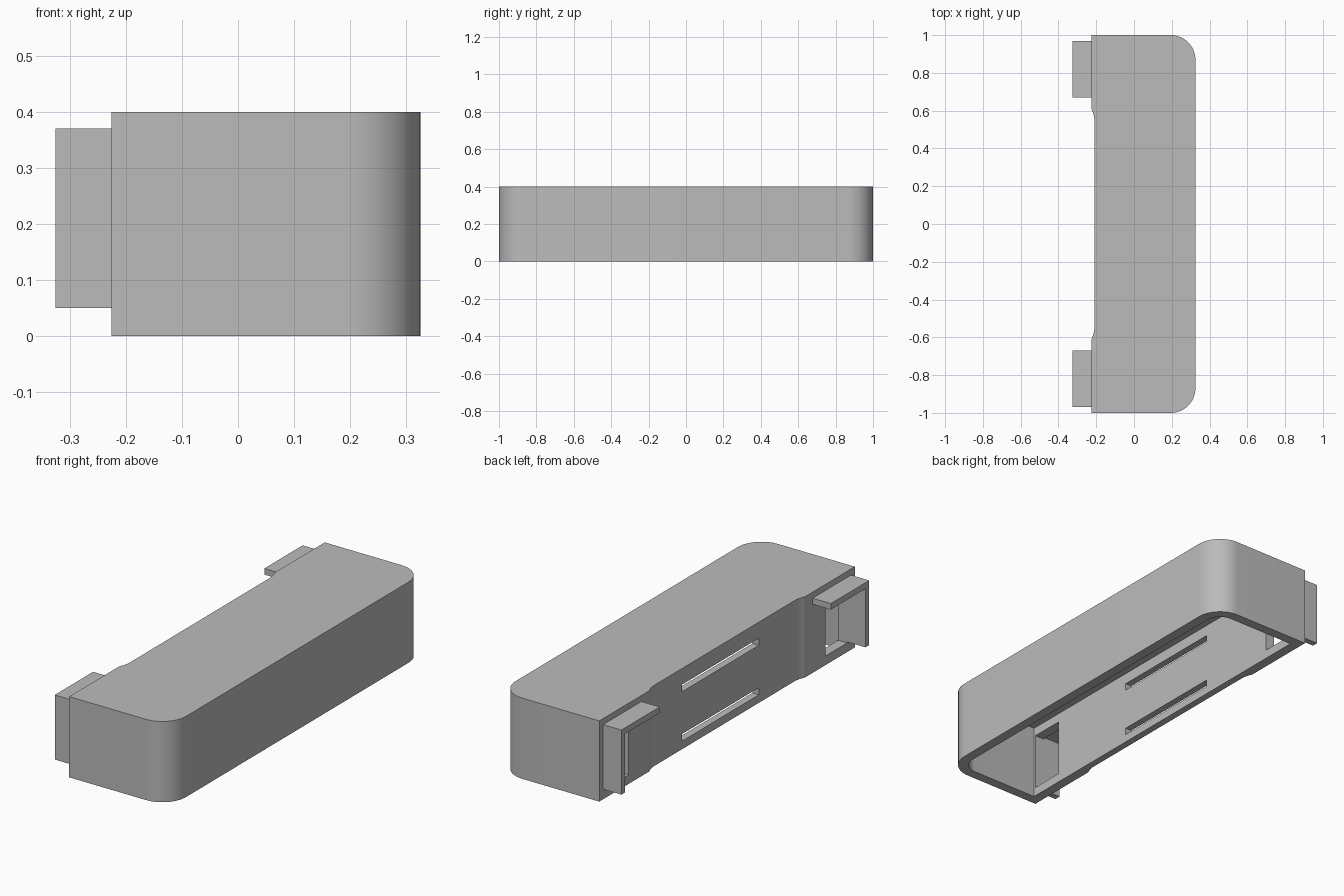
import bpy, bmesh
from math import sin, cos, pi, radians
from mathutils import Vector

if "Cube" in bpy.data.objects:
    bpy.data.objects.remove(bpy.data.objects["Cube"], do_unlink=True)

grey = bpy.data.materials.new("plain_grey")
grey.use_nodes = True
tone = (0.5, 0.5, 0.5, 1)
grey.diffuse_color = tone
grey.node_tree.nodes["Principled BSDF"].inputs["Base Color"].default_value = tone


def prism(name, points, sweep):
    """Extrude a closed 3D polygon along the sweep vector."""
    bm = bmesh.new()
    face = bm.faces.new([bm.verts.new(p) for p in points])
    out = bmesh.ops.extrude_face_region(bm, geom=[face])
    moved = [v for v in out["geom"] if isinstance(v, bmesh.types.BMVert)]
    bmesh.ops.translate(bm, verts=moved, vec=Vector(sweep))
    bmesh.ops.recalc_face_normals(bm, faces=bm.faces)
    mesh = bpy.data.meshes.new(name)
    bm.to_mesh(mesh)
    bm.free()
    mesh.materials.append(grey)
    obj = bpy.data.objects.new(name, mesh)
    bpy.context.collection.objects.link(obj)
    return obj


def box(name, x, y, z):
    base = [(x[0], y[0], z[0]), (x[1], y[0], z[0]),
            (x[1], y[1], z[0]), (x[0], y[1], z[0])]
    return prism(name, base, (0, 0, z[1] - z[0]))


def select(obj):
    bpy.ops.object.select_all(action='DESELECT')
    obj.select_set(True)
    bpy.context.view_layer.objects.active = obj


def cut(target, cutter):
    mod = target.modifiers.new("cut", 'BOOLEAN')
    mod.operation = 'DIFFERENCE'
    mod.solver = 'EXACT'
    mod.object = cutter
    select(target)
    bpy.ops.object.modifier_apply(modifier=mod.name)
    bpy.data.objects.remove(cutter, do_unlink=True)


def outline(back, front, end, radius, z, recess=0.0):
    """Plan shape: square back corners, rounded front corners, shallow back recess."""
    steps = 16
    half = [(front - radius + radius * cos(a), end - radius + radius * sin(a))
            for a in (i * pi / 2 / steps for i in range(steps + 1))]
    half.append((back, end))
    if recess:
        half += [(back + recess * sin(t * pi / 2), 0.61 - 0.06 * t)
                 for t in (i / 8 for i in range(9))]
    return ([(x, y, z) for x, y in half]
            + [(x, -y, z) for x, y in reversed(half)])


# Hollow housing, open underneath
housing = prism("housing", outline(-0.225, 0.325, 1, 0.13, 0, 0.015), (0, 0, 0.4))
cut(housing, prism("cavity", outline(-0.175, 0.275, 0.95, 0.08, -0.1), (0, 0, 0.475)))

# Two long slots in the back wall
for low in (0.04, 0.285):
    cut(housing, box("slot", (-0.3, -0.1), (-0.27, 0.33), (low, low + 0.035)))

# A window and an L-shaped clip at each end of the back wall
for side, label in ((1, "back"), (-1, "front")):
    cut(housing, box("window", (-0.3, -0.1), sorted((side * 0.77, side * 0.94)),
                     (0.045, 0.33)))
    ell = [(0.97, 0.05), (0.97, 0.37), (0.67, 0.37),
           (0.67, 0.34), (0.94, 0.34), (0.94, 0.05)]
    prism(label + "_clip", [(-0.325, side * y, z) for y, z in ell], (0.11, 0, 0))

select(housing)
bpy.ops.object.shade_smooth_by_angle(angle=radians(30))
